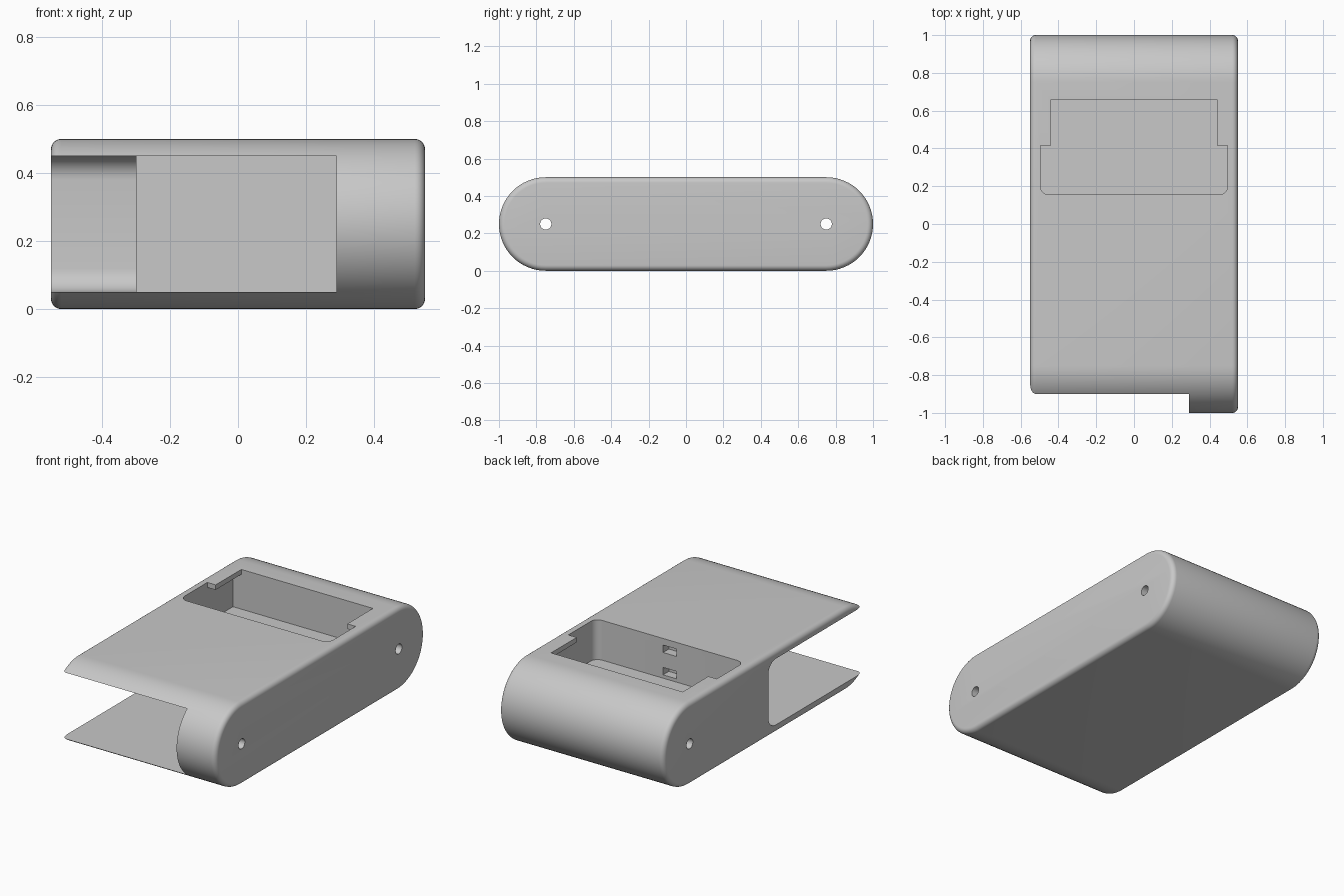
import bpy, bmesh, math

if "Cube" in bpy.data.objects:
    bpy.data.objects.remove(bpy.data.objects["Cube"])

grey = bpy.data.materials.new("plain grey")
grey.use_nodes = True
colour = (0.58, 0.58, 0.58, 1)
grey.diffuse_color = colour
grey.node_tree.nodes["Principled BSDF"].inputs["Base Color"].default_value = colour


def loft(name, rings):
    """Skin equal-length rings of points and cap both ends."""
    bm = bmesh.new()
    loops = [[bm.verts.new(p) for p in ring] for ring in rings]
    n = len(loops[0])
    for a, b in zip(loops, loops[1:]):
        for i in range(n):
            j = (i + 1) % n
            bm.faces.new((a[i], a[j], b[j], b[i]))
    bm.faces.new(loops[0])
    bm.faces.new(loops[-1])
    bmesh.ops.recalc_face_normals(bm, faces=bm.faces[:])
    mesh = bpy.data.meshes.new(name)
    bm.to_mesh(mesh)
    bm.free()
    mesh.materials.append(grey)
    obj = bpy.data.objects.new(name, mesh)
    bpy.context.collection.objects.link(obj)
    return obj


def stadium(x, r, half=0.75, mid=0.25, steps=32):
    """Round-ended outline in the YZ plane."""
    ring = []
    for side in (1, -1):
        for i in range(steps + 1):
            a = math.pi * i / steps - math.pi / 2
            ring.append((x, side * (half + r * math.cos(a)), mid + side * r * math.sin(a)))
    return ring


def rounded(u0, u1, v0, v1, radii, steps=8):
    """Rectangle outline; radii start at the high corner and go anticlockwise."""
    points = []
    corners = ((u1, v1, -1, -1), (u0, v1, 1, -1), (u0, v0, 1, 1), (u1, v0, -1, 1))
    for k, ((u, v, su, sv), r) in enumerate(zip(corners, radii)):
        for i in range(steps + 1 if r else 1):
            a = math.pi / 2 * (k + i / steps)
            points.append((u + r * (su + math.cos(a)), v + r * (sv + math.sin(a))) if r else (u, v))
    return points


def box(name, x, y, z):
    return loft(name, [[(u, v, w) for u, v in rounded(*x, *y, [0] * 4)] for w in z])


def cut(cutter):
    mod = body.modifiers.new(cutter.name, 'BOOLEAN')
    mod.operation, mod.solver, mod.object = 'DIFFERENCE', 'EXACT', cutter
    bpy.context.view_layer.objects.active = body
    bpy.ops.object.modifier_apply(modifier=mod.name)
    bpy.data.objects.remove(cutter)


# Round-ended shell with softened side rims
W, R, F = 0.55, 0.25, 0.03
arc = [math.pi / 2 * i / 6 for i in range(7)]
rim = [(W - F + F * math.cos(a), R - F + F * math.sin(a)) for a in arc]
body = loft("casing", [stadium(x, r) for x, r in rim] + [stadium(-x, r) for x, r in reversed(rim)])

# Wide front bay, and the deeper side slot with rounded inner corners
cut(box("front_bay", (-0.7, 0.29), (-1.2, -0.12), (0.05, 0.45)))
slot = rounded(-1.2, 0.0, 0.05, 0.45, (0.07, 0, 0, 0.07))
cut(loft("side_slot", [[(x, y, z) for y, z in slot] for x in (-0.7, -0.3)]))

# Top compartment: full-width well under a narrower rear mouth
FLOOR, LIP = 0.26, 0.47
well = rounded(-0.496, 0.496, 0.155, 0.66, (0, 0, 0.045, 0.045))
cut(loft("well", [[(x, y, z) for x, y in well] for z in (FLOOR, LIP)]))
mouth = rounded(-0.496, 0.496, 0.155, 0.415, (0, 0, 0.045, 0.045))
cut(loft("mouth", [[(x, y, z) for x, y in mouth] for z in (LIP - 0.02, 0.6)]))
cut(box("rear_mouth", (-0.44, 0.44), (0.3, 0.66), (LIP - 0.02, 0.6)))

# Small latch recesses in the compartment's front wall
for z in (0.28, 0.415):
    cut(box("latch_recess", (-0.045, 0.045), (0.10, 0.2), (z, z + 0.045)))

# Pin holes running across both round ends
for y in (-0.75, 0.75):
    circle = [2 * math.pi * i / 32 for i in range(32)]
    cut(loft("pin_hole", [[(x, y + 0.03 * math.cos(a), 0.25 + 0.03 * math.sin(a)) for a in circle]
                          for x in (-0.7, 0.7)]))

bpy.ops.object.select_all(action='DESELECT')
body.select_set(True)
bpy.context.view_layer.objects.active = body
bpy.ops.object.shade_smooth_by_angle(angle=math.radians(30))
